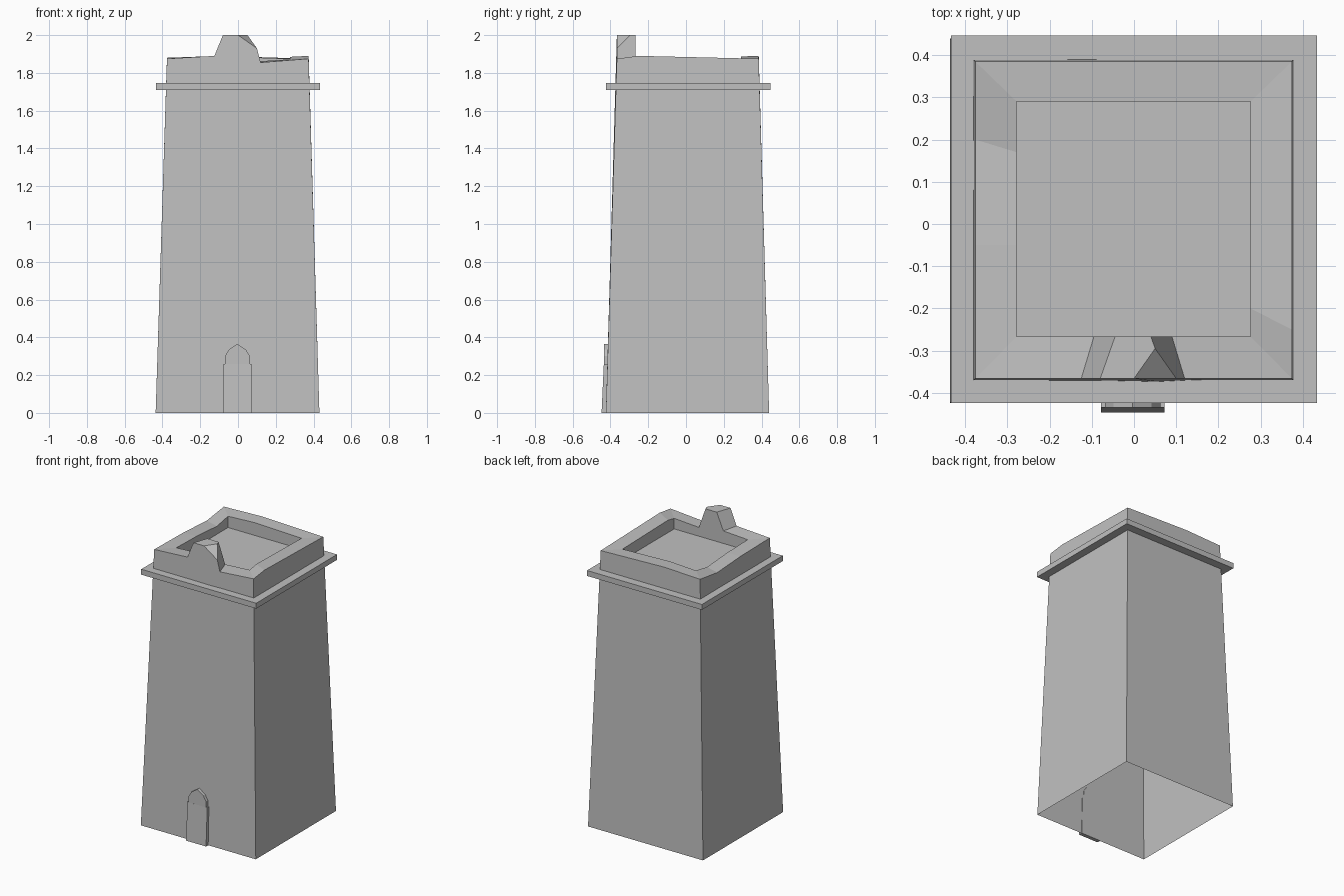
import bpy, bmesh

cube = bpy.data.objects.get("Cube")
if cube:
    bpy.data.objects.remove(cube, do_unlink=True)

stone = bpy.data.materials.new("light grey stone")
stone.use_nodes = True
GREY = (0.53, 0.53, 0.53, 1)
stone.diffuse_color = GREY
stone.node_tree.nodes["Principled BSDF"].inputs["Base Color"].default_value = GREY


def make_object(name, bm):
    """Turn a bmesh into a flat shaded stone object."""
    bmesh.ops.recalc_face_normals(bm, faces=bm.faces)
    mesh = bpy.data.meshes.new(name)
    bm.to_mesh(mesh)
    bm.free()
    mesh.materials.append(stone)
    obj = bpy.data.objects.new(name, mesh)
    bpy.context.collection.objects.link(obj)
    return obj


def rectangle(x0, x1, y0, y1, z):
    return [(x0, y0, z), (x1, y0, z), (x1, y1, z), (x0, y1, z)]


def ring(bm, points):
    return [bm.verts.new(p) for p in points]


# Tapered tower shell with a worn, uneven parapet and one broken merlon
L, R, F, B = -0.376, 0.374, -0.366, 0.385          # outer rim
l, r, f, b = -0.278, 0.276, -0.267, 0.29           # inner rim
CORNERS = (0, 6, 8, 10)
bm = bmesh.new()
outer = ring(bm, [
    (L, F, 1.875), (-0.125, F, 1.89), (-0.08, F, 2), (0, F, 2),
    (0.1, F, 1.93), (0.12, F, 1.855), (R, F, 1.875),
    (R, -0.25, 1.89), (R, B, 1.875), (-0.1, B, 1.89), (L, B, 1.88),
    (L, 0.2, 1.855), (L, -0.05, 1.87)])
inner = ring(bm, [
    (l, f, 1.875), (-0.095, f, 1.885), (-0.045, f, 2), (0.04, f, 2),
    (0.065, f, 1.93), (0.09, f, 1.86), (r, f, 1.872),
    (r, -0.2, 1.885), (r, b, 1.875), (-0.08, b, 1.887), (l, b, 1.877),
    (l, 0.17, 1.855), (l, -0.05, 1.87)])
peak = bm.verts.new((0.05, -0.295, 2))
base = ring(bm, rectangle(-0.436, 0.431, -0.424, 0.44, 0))
floor = ring(bm, rectangle(l, r, f, b, 1.8))
count = len(outer)

# Rim top, with the chipped merlon filled separately
for k in range(count):
    n = (k + 1) % count
    if k not in (2, 3, 4):
        bm.faces.new((outer[k], outer[n], inner[n], inner[k]))
bm.faces.new((outer[2], outer[3], peak, inner[3], inner[2]))
bm.faces.new((outer[3], outer[4], peak))
bm.faces.new((peak, outer[4], outer[5], inner[5], inner[4], inner[3]))

# Outer walls down to the open base, inner walls down to the roof floor
for side, start in enumerate(CORNERS):
    end = CORNERS[side + 1] if side < 3 else count
    span = [k % count for k in range(start, end + 1)]
    nxt = (side + 1) % 4
    for lower, upper in ((base, outer), (floor, inner)):
        bm.faces.new([lower[side], lower[nxt]] + [upper[k] for k in reversed(span)])
bm.faces.new(floor)
make_object("tower_body", bm)

# Square cornice band below the parapet
bm = bmesh.new()
low = ring(bm, rectangle(-0.433, 0.434, -0.424, 0.447, 1.71))
high = ring(bm, rectangle(-0.433, 0.434, -0.424, 0.447, 1.747))
bm.faces.new(low)
bm.faces.new(high)
for k in range(4):
    n = (k + 1) % 4
    bm.faces.new((low[k], low[n], high[n], high[k]))
make_object("cornice", bm)


# Pointed door: leaning lower panel and upright arched head
def door_part(name, half_profile, front):
    bm = bmesh.new()
    points = half_profile + [(-x, z) for x, z in reversed(half_profile) if x > 0]
    face = ring(bm, [(x - 0.003, front(z), z) for x, z in points])
    back = ring(bm, [(x - 0.003, -0.421 + 0.031 * z, z) for x, z in points])
    bm.faces.new(face)
    bm.faces.new(back)
    for k in range(len(points)):
        n = (k + 1) % len(points)
        bm.faces.new((face[k], face[n], back[n], back[k]))
    make_object(name, bm)


door_part("door_panel", [(0.075, 0), (0.075, 0.26)], lambda z: -0.447 + 0.046 * z)
door_part("door_arch", [(0.066, 0.26), (0.066, 0.3), (0.045, 0.335), (0, 0.365)],
          lambda z: -0.435)
